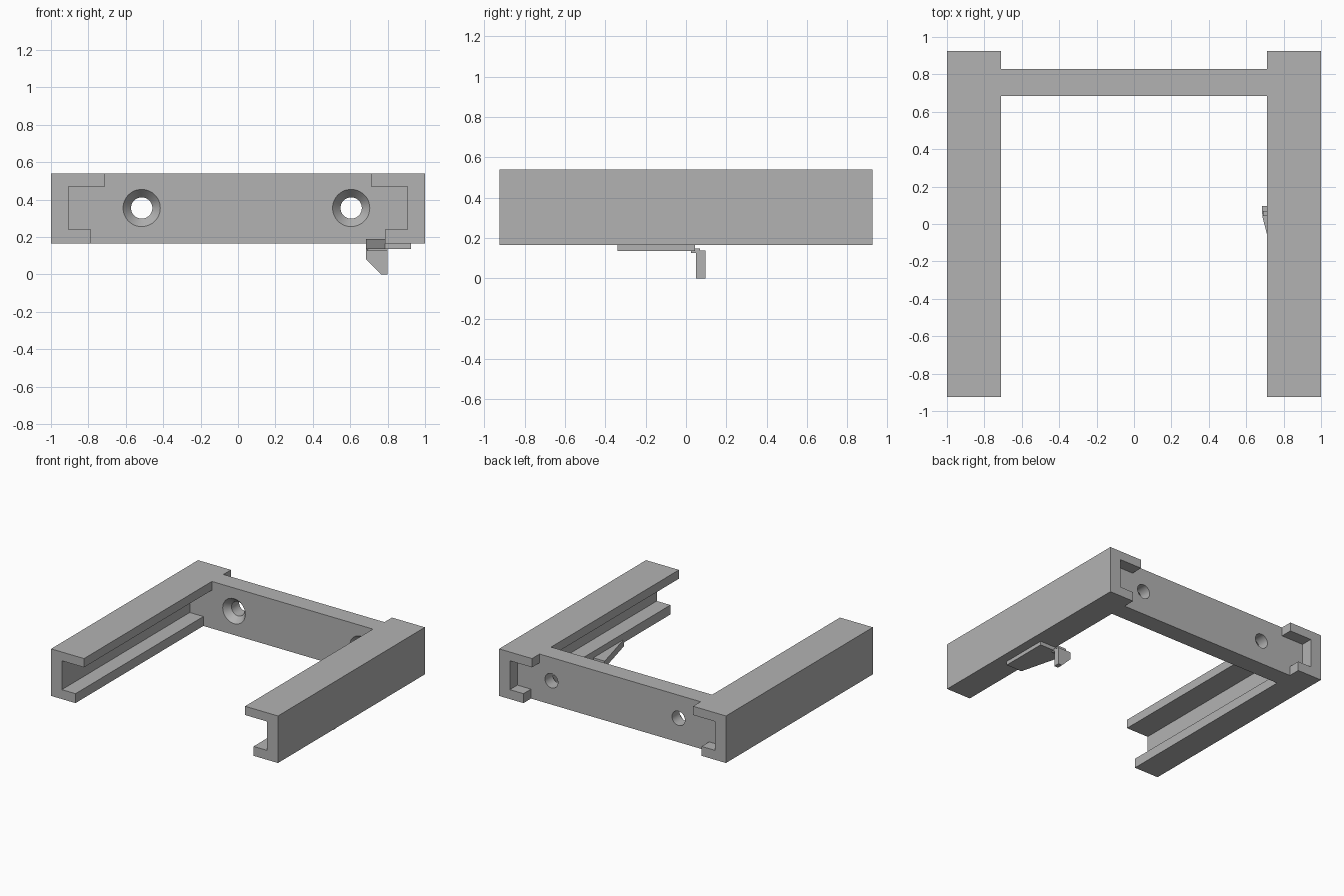
import bpy, bmesh, math

old = bpy.data.objects.get("Cube")
if old:
    bpy.data.objects.remove(old, do_unlink=True)

gray = bpy.data.materials.new("plain gray")
gray.use_nodes = True
gray.diffuse_color = (0.45, 0.45, 0.45, 1)
for node in gray.node_tree.nodes:
    if node.type == 'BSDF_PRINCIPLED':
        node.inputs["Base Color"].default_value = gray.diffuse_color


def extrude(name, profile, start, end, axis="y"):
    """Extrude an (x, z) profile along y, or an (x, y) profile along z."""
    bm = bmesh.new()
    place = (lambda p, q, t: (p, t, q)) if axis == "y" else (lambda p, q, t: (p, q, t))
    face = bm.faces.new([bm.verts.new(place(p, q, start)) for p, q in profile])
    moved = bmesh.ops.extrude_face_region(bm, geom=[face], use_keep_orig=True)["geom"]
    for v in moved:
        if isinstance(v, bmesh.types.BMVert):
            v.co["xyz".index(axis)] = end
    bmesh.ops.recalc_face_normals(bm, faces=bm.faces)
    mesh = bpy.data.meshes.new(name)
    bm.to_mesh(mesh)
    bm.free()
    mesh.materials.append(gray)
    obj = bpy.data.objects.new(name, mesh)
    bpy.context.collection.objects.link(obj)
    return obj


BOTTOM, TOP = 0.165, 0.54
LIP_LOW, LIP_HIGH = 0.24, 0.47
WEB, LOW_EDGE, HIGH_EDGE = 0.905, 0.785, 0.71

# Inner outline of the channel, shared by the rails and the crossbar
channel = [(LOW_EDGE, BOTTOM), (LOW_EDGE, LIP_LOW), (WEB, LIP_LOW),
           (WEB, LIP_HIGH), (HIGH_EDGE, LIP_HIGH), (HIGH_EDGE, TOP)]

# Side rails
for side, name in ((1, "left_rail"), (-1, "right_rail")):
    outline = channel + [(1, TOP), (1, BOTTOM)]
    extrude(name, [(side * x, z) for x, z in outline], -0.925, 0.925)

# Crossbar that keys into both channels
crossbar = extrude("crossbar", channel + [(-x, z) for x, z in reversed(channel)],
                   0.685, 0.83)

# Countersunk screw holes: revolved cutter of (radius, y) rings
SIDES = 48
for hole_x in (-0.515, 0.605):
    bm = bmesh.new()
    rings = []
    for radius, y in ((0.108, 0.675), (0.057, 0.735), (0.057, 0.9)):
        rings.append([bm.verts.new((hole_x + radius * math.cos(a), y,
                                    0.355 + radius * math.sin(a)))
                      for a in (2 * math.pi * i / SIDES for i in range(SIDES))])
    for a, b in zip(rings, rings[1:]):
        for i in range(SIDES):
            j = (i + 1) % SIDES
            bm.faces.new((a[i], a[j], b[j], b[i]))
    bm.faces.new(rings[0])
    bm.faces.new(rings[-1])
    bmesh.ops.recalc_face_normals(bm, faces=bm.faces)
    mesh = bpy.data.meshes.new("hole_cutter")
    bm.to_mesh(mesh)
    bm.free()
    mesh.materials.append(gray)
    cutter = bpy.data.objects.new("hole_cutter", mesh)
    cutter.hide_render = True
    bpy.context.collection.objects.link(cutter)
    bpy.ops.object.select_all(action='DESELECT')
    bpy.context.view_layer.objects.active = crossbar
    crossbar.select_set(True)
    cut = crossbar.modifiers.new("screw_hole", 'BOOLEAN')
    cut.operation, cut.solver, cut.object = 'DIFFERENCE', 'EXACT', cutter
    bpy.ops.object.modifier_apply(modifier=cut.name)
    bpy.data.objects.remove(cutter, do_unlink=True)
bpy.ops.object.shade_smooth_by_angle(angle=math.radians(25))

# Latch under the left rail: tapered arm, small joint and chamfered hook
extrude("latch_arm", [(0.925, -0.34), (0.925, 0.045), (0.685, 0.045), (0.785, -0.34)],
        0.135, 0.19, axis="z")
extrude("latch_joint", [(0.69, 0.125), (0.80, 0.125), (0.80, 0.147), (0.69, 0.147)],
        0.025, 0.07)
extrude("latch_hook", [(0.685, 0.08), (0.765, 0), (0.80, 0), (0.80, 0.137), (0.685, 0.137)],
        0.05, 0.097)
